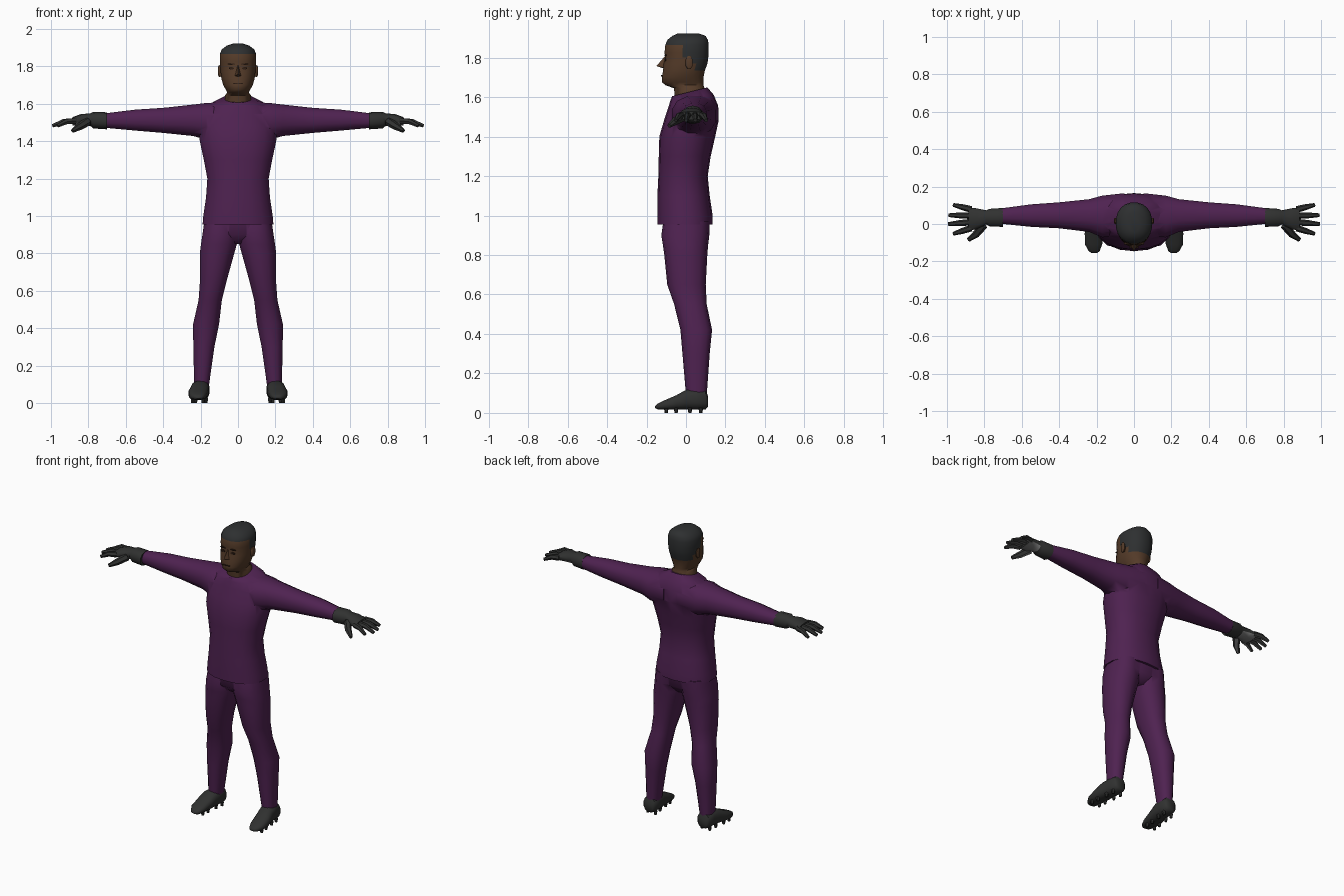
import bpy, bmesh, math
from mathutils import Vector

if "Cube" in bpy.data.objects:
    bpy.data.objects.remove(bpy.data.objects["Cube"])


def material(name, rgb):
    m = bpy.data.materials.new(name)
    m.diffuse_color = (*rgb, 1)
    m.use_nodes = True
    m.node_tree.nodes["Principled BSDF"].inputs["Base Color"].default_value = m.diffuse_color
    return m


PURPLE = material("purple cloth", (0.078, 0.016, 0.082))
SKIN = material("brown skin", (0.090, 0.044, 0.022))
HAIR = material("dark hair", (0.027, 0.029, 0.030))
DARK = material("charcoal leather", (0.030, 0.031, 0.030))
PALM = material("grey palm", (0.20, 0.20, 0.20))
FEATURE = material("dark features", (0.030, 0.014, 0.008))


def section(axis, pos, a0, a1, b0, b1, n=14, p=2.3, tilt=0.0):
    """Rounded cross-section at pos on an axis, spanning a0..a1 and b0..b1."""
    pts = []
    for i in range(n):
        t = 2 * math.pi * (i + 0.5) / n
        c, s = math.cos(t), math.sin(t)
        a = (a0 + a1) / 2 + (a1 - a0) / 2 * math.copysign(abs(c) ** (2 / p), c)
        b = (b0 + b1) / 2 + (b1 - b0) / 2 * math.copysign(abs(s) ** (2 / p), s)
        pts.append({"x": (pos, a, b), "y": (a, pos, b), "z": (a, b, pos + tilt * b)}[axis])
    return pts


def add_loft(bm, rings):
    """Bridge a row of rings and close both ends."""
    rows = [[bm.verts.new(p) for p in r] for r in rings]
    for r, s in zip(rows, rows[1:]):
        for i in range(len(r)):
            j = (i + 1) % len(r)
            bm.faces.new((r[i], r[j], s[j], s[i]))
    bm.faces.new(rows[0])
    bm.faces.new(rows[-1])


def add_tube(bm, path, radii, n=6):
    """Tube through a path of points."""
    path = [Vector(p) for p in path]
    rings = []
    for i, (p, r) in enumerate(zip(path, radii)):
        d = path[min(i + 1, len(path) - 1)] - path[max(i - 1, 0)]
        side = d.cross((0, 0, 1)).normalized()
        up = side.cross(d).normalized()
        rings.append([p + r * (side * math.cos(k * math.tau / n) + up * math.sin(k * math.tau / n))
                      for k in range(n)])
    add_loft(bm, rings)


def finish(name, bm, mats, mirror=False, angle=50, rule=None):
    bmesh.ops.recalc_face_normals(bm, faces=bm.faces)
    if rule:
        for f in bm.faces:
            f.material_index = rule(f)
    me = bpy.data.meshes.new(name)
    bm.to_mesh(me)
    bm.free()
    for m in mats:
        me.materials.append(m)
    ob = bpy.data.objects.new(name, me)
    bpy.context.collection.objects.link(ob)
    if mirror:
        mod = ob.modifiers.new("mirror", "MIRROR")
        mod.use_mirror_merge = False
        apply(ob, mod)
    smooth(ob, angle)
    return ob


def select(ob):
    bpy.ops.object.select_all(action="DESELECT")
    ob.select_set(True)
    bpy.context.view_layer.objects.active = ob


def apply(ob, mod):
    select(ob)
    bpy.ops.object.modifier_apply(modifier=mod.name)


def smooth(ob, angle):
    select(ob)
    bpy.ops.object.shade_smooth_by_angle(angle=math.radians(angle))


def union(ob, other):
    mod = ob.modifiers.new("union", "BOOLEAN")
    mod.operation, mod.solver, mod.object = "UNION", "EXACT", other
    apply(ob, mod)
    bpy.data.objects.remove(other)
    smooth(ob, 60)


# Shirt: torso with both sleeves
bm = bmesh.new()
add_loft(bm, [section("z", z, -w, w, f, b, 18, 2.3, t) for z, f, b, w, t in [
    (.955, -.145, .135, .192, 0), (1.0, -.145, .135, .188, 0), (1.1, -.145, .12, .173, 0),
    (1.2, -.14, .11, .166, 0), (1.3, -.138, .125, .185, 0), (1.4, -.135, .148, .207, 0),
    (1.48, -.112, .165, .212, 0), (1.55, -.09, .163, .19, .04), (1.595, -.078, .14, .15, .12),
    (1.622, -.07, .108, .085, .25)]])
shirt = finish("shirt", bm, [PURPLE])
bm = bmesh.new()
add_loft(bm, [section("x", *r, n=12) for r in [
    (.05, -.06, .168, 1.42, 1.612), (.17, -.075, .155, 1.405, 1.607), (.24, -.045, .135, 1.425, 1.598),
    (.40, -.025, .118, 1.442, 1.58), (.55, -.017, .107, 1.455, 1.57), (.71, 0, .085, 1.47, 1.55)]])
union(shirt, finish("sleeves", bm, [PURPLE], mirror=True))

# Trousers: hips with both legs
bm = bmesh.new()
add_loft(bm, [section("z", z, -w, w, f, b, 16) for z, f, b, w in [
    (.85, -.06, .07, .06), (.90, -.115, .112, .178), (.99, -.12, .125, .178)]])
trousers = finish("trousers", bm, [PURPLE])
bm = bmesh.new()
add_loft(bm, [section("z", *r) for r in [
    (.97, .004, .182, -.115, .12), (.90, .002, .192, -.125, .118), (.85, .004, .2, -.117, .112),
    (.80, .018, .206, -.11, .108), (.65, .06, .205, -.095, .10), (.55, .085, .212, -.06, .105),
    (.42, .1, .242, -.028, .132), (.30, .125, .24, -.018, .12), (.09, .155, .235, 0, .105)]])
union(trousers, finish("legs", bm, [PURPLE], mirror=True))


# Head: hair is the crown and the back of the skull
def hair_rule(f):
    c = f.calc_center_median()
    return int(c.z > 1.865 or (c.z > 1.80 and c.y > -.03) or (c.z > 1.735 and c.y > .035))


bm = bmesh.new()
add_loft(bm, [section("z", z, -w, w, f, b, 20, 2.2) for z, f, b, w in [
    (1.58, -.055, .10, .075), (1.645, -.062, .095, .07), (1.66, -.105, .09, .058),
    (1.675, -.122, .09, .066), (1.70, -.124, .09, .08), (1.735, -.117, .097, .09),
    (1.77, -.114, .11, .094), (1.80, -.106, .114, .096), (1.825, -.11, .116, .097),
    (1.865, -.106, .116, .098), (1.89, -.095, .112, .088), (1.91, -.07, .10, .062),
    (1.921, -.045, .07, .03)]])
finish("head", bm, [SKIN, HAIR], rule=hair_rule)

# Nose
bm = bmesh.new()
top, tip, base = (bm.verts.new(p) for p in [(0, -.10, 1.815), (0, -.15, 1.757), (0, -.105, 1.742)])
l, r = (bm.verts.new((s * .02, -.108, 1.748)) for s in (-1, 1))
for f in [(top, l, tip), (top, tip, r), (tip, l, base), (tip, base, r), (top, base, l), (top, r, base)]:
    bm.faces.new(f)
finish("nose", bm, [SKIN], angle=30)

# Ears
bm = bmesh.new()
add_loft(bm, [section("x", *r, n=8) for r in [
    (.085, -.005, .025, 1.745, 1.80), (.102, -.002, .035, 1.74, 1.81), (.106, .005, .03, 1.75, 1.80)]])
finish("ears", bm, [SKIN], mirror=True)

# Eyes, brows and mouth as thin plates
for name, x0, x1, z0, z1, y in [("eyes", .02, .05, 1.783, 1.795, -.107),
                               ("brows", .016, .055, 1.808, 1.816, -.106),
                               ("mouth", 0, .026, 1.704, 1.711, -.124)]:
    bm = bmesh.new()
    add_loft(bm, [section("y", yy, x0, x1, z0, z1, 8) for yy in (y + .006, y - .003)])
    finish(name, bm, [FEATURE], mirror=True)

# Gloves: cuff, palm, four fingers and a thumb
bm = bmesh.new()
add_loft(bm, [section("x", *r, n=10) for r in [
    (.70, -.018, .088, 1.463, 1.554), (.775, -.014, .083, 1.468, 1.557), (.79, -.004, .075, 1.482, 1.548),
    (.84, -.03, .086, 1.482, 1.545), (.885, -.038, .092, 1.484, 1.528)]])
for y0, y1, x1 in [(.078, .102, .965), (.045, .047, .99), (.01, .0, .992), (-.022, -.052, .965)]:
    add_tube(bm, [(.87, y0, 1.508), ((.87 + x1) / 2, (y0 + y1) / 2, 1.505), (x1, y1, 1.482)],
             [.018, .016, .010])
add_tube(bm, [(.805, -.005, 1.505), (.845, -.055, 1.478), (.885, -.085, 1.455)], [.024, .02, .011])
finish("gloves", bm, [DARK, PALM], mirror=True,
       rule=lambda f: int(f.normal.z < -.6 and f.calc_center_median().x > .79))

# Shoes
bm = bmesh.new()
add_loft(bm, [section("y", y, c - w, c + w, z0, z1, 12, 2.6) for y, c, w, z0, z1 in [
    (.112, .197, .03, .03, .085), (.10, .197, .043, .017, .115), (.05, .198, .047, .016, .122),
    (.0, .204, .05, .016, .118), (-.05, .212, .053, .016, .09), (-.11, .216, .047, .016, .064),
    (-.145, .213, .03, .018, .046), (-.156, .212, .014, .024, .036)]])
finish("shoes", bm, [DARK], mirror=True)

# Studs under the soles
bm = bmesh.new()
for y, c in [(.075, .198), (.02, .203), (-.05, .212), (-.10, .215)]:
    for s in (-1, 1):
        x = c + s * .028
        add_loft(bm, [section("z", z, x - q, x + q, y - q, y + q, 6, 2) for z, q in [(0, .008), (.026, .012)]])
finish("studs", bm, [DARK], mirror=True, angle=30)
